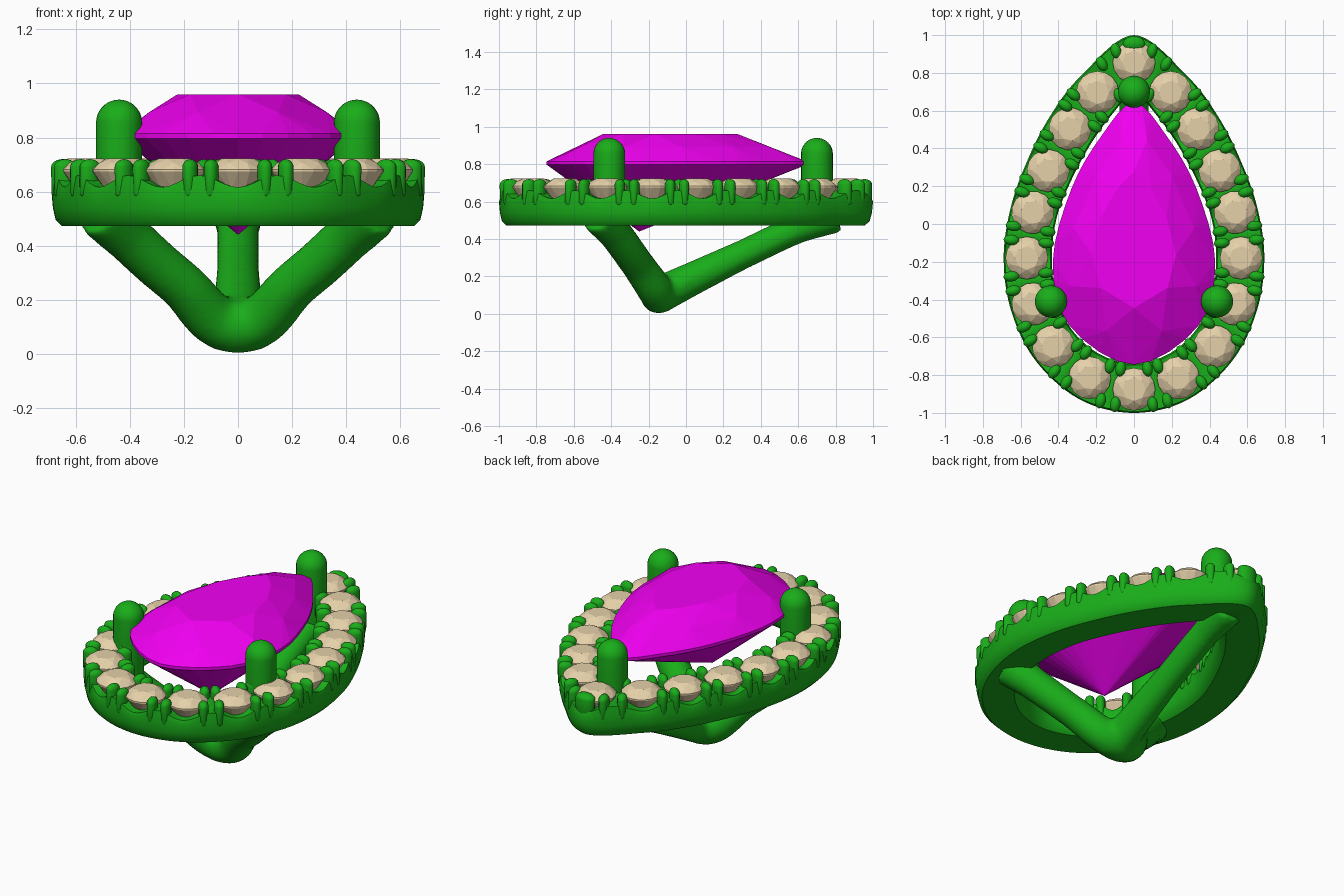
import bpy, bmesh, math
from mathutils import Vector, Matrix

if "Cube" in bpy.data.objects:
    bpy.data.objects.remove(bpy.data.objects["Cube"])


def material(name, rgb):
    m = bpy.data.materials.new(name)
    m.diffuse_color = (*rgb, 1)
    m.use_nodes = True
    m.node_tree.nodes["Principled BSDF"].inputs["Base Color"].default_value = m.diffuse_color
    return m


METAL = material("green_metal", (0.01, 0.42, 0.01))
PINK = material("magenta_gem", (0.88, 0.0, 0.88))
CREAM = material("cream_stone", (0.79, 0.64, 0.40))


def add_object(name, bm, mat, smooth=None):
    bmesh.ops.recalc_face_normals(bm, faces=bm.faces)
    me = bpy.data.meshes.new(name)
    bm.to_mesh(me)
    bm.free()
    me.materials.append(mat)
    ob = bpy.data.objects.new(name, me)
    bpy.context.collection.objects.link(ob)
    if smooth:
        bpy.ops.object.select_all(action='DESELECT')
        bpy.context.view_layer.objects.active = ob
        ob.select_set(True)
        bpy.ops.object.shade_smooth_by_angle(angle=math.radians(smooth))
    return ob


def mirrored(half):
    return [Vector(p) for p in half] + [Vector((-x, y)) for x, y in half[-2:0:-1]]


def spline(pts, u):
    # closed Catmull-Rom through pts, whole numbers of u hit the points
    n, i = len(pts), math.floor(u)
    t = u - i
    a, b, c, d = (pts[(i + k) % n] for k in (-1, 0, 1, 2))
    return 0.5 * (2 * b + (c - a) * t + (2 * a - 5 * b + 4 * c - d) * t ** 2
                  + (3 * b - a - 3 * c + d) * t ** 3)


def capsule(bm, x, y, top, bottom, rx, ry, rz, angle=0, seg=12):
    # round-topped post reaching down to bottom
    z = top - rz
    m = Matrix.Translation((x, y, z)) @ Matrix.Rotation(angle, 4, 'Z') @ Matrix.Diagonal((rx, ry, rz, 1))
    vs = bmesh.ops.create_uvsphere(bm, u_segments=seg, v_segments=seg, radius=1, matrix=m)['verts']
    for v in vs:
        if v.co.z < z - 0.001:
            v.co.z -= z - rz - bottom


def gem(points):
    bm = bmesh.new()
    for p in points:
        bm.verts.new(p)
    res = bmesh.ops.convex_hull(bm, input=bm.verts)
    junk = {g for g in res['geom_interior'] + res['geom_unused'] if isinstance(g, bmesh.types.BMVert)}
    bmesh.ops.delete(bm, geom=list(junk), context='VERTS')
    bmesh.ops.dissolve_limit(bm, angle_limit=0.02, verts=bm.verts, edges=bm.edges)
    return bm


# Halo outlines: one point per small stone, tip to bottom
OUTER = mirrored([(0, 1), (.28, .785), (.445, .57), (.565, .335), (.652, .09), (.69, -.18),
                  (.65, -.46), (.52, -.725), (.285, -.93), (0, -1)])
INNER = mirrored([(0, .70), (.10, .60), (.225, .43), (.335, .225), (.41, .03), (.435, -.18),
                  (.41, -.385), (.325, -.565), (.18, -.69), (0, -.74)])
COUNT = len(OUTER)


def across(u, t):
    return spline(OUTER, u).lerp(spline(INNER, u), t)


# Halo band with a scalloped top edge
bm = bmesh.new()
rings = []
for k in range(COUNT * 10):
    u = k / 10
    top = .638 - .022 * math.cos(2 * math.pi * u)
    profile = [(.03, top), (0, .60), (.02, .54), (.06, .495), (.15, .472),
               (.85, .472), (.95, .495), (.99, .54), (1, .60), (.97, top)]
    rings.append([bm.verts.new((*across(u, t), z)) for t, z in profile])
for a, b in zip(rings, rings[1:] + rings[:1]):
    for j in range(len(a)):
        n = (j + 1) % len(a)
        bm.faces.new((a[j], a[n], b[n], b[j]))
add_object("halo_band", bm, METAL, 40)

# Bead prongs holding the small stones
bm = bmesh.new()
for i in range(COUNT):
    for du in (.36, .64):
        for t in (.14, .87):
            p = across(i + du, t)
            d = spline(OUTER, i + du) - spline(INNER, i + du)
            capsule(bm, p.x, p.y, .72, .57, .042, .028, .03, math.atan2(d.y, d.x))
capsule(bm, 0, .955, .72, .57, .06, .04, .03)
add_object("halo_beads", bm, METAL, 60)

# Small round stones
R = .113


def circle(n, r, z, turn=0.0):
    return [(r * math.cos(2 * math.pi * (k + turn) / n), r * math.sin(2 * math.pi * (k + turn) / n), z)
            for k in range(n)]


stone = None
for i in range(COUNT):
    if stone is None:
        pts = (circle(8, R * .55, .722) + circle(8, R * .8, .706, .5) + circle(16, R, .682)
               + circle(16, R, .674) + circle(8, R * .55, .60, .5) + [(0, 0, .53)])
        ob = add_object("halo_stone_01", gem(pts), CREAM)
        stone = ob.data
    else:
        ob = bpy.data.objects.new(f"halo_stone_{i + 1:02d}", stone)
        bpy.context.collection.objects.link(ob)
    p, d = across(i, .48), spline(OUTER, i) - spline(INNER, i)
    ob.location = (p.x, p.y, 0)
    ob.rotation_euler.z = math.atan2(d.y, d.x)

# Pear-cut centre gem
PEAR = mirrored([(0, .645), (.17, .47), (.33, .19), (.43, -.2), (.34, -.54), (0, -.745)])


def pear_ring(n, scale, z, cy, turn=0.0):
    out = []
    for k in range(n):
        p = spline(PEAR, (k + turn) * len(PEAR) / n)
        out.append((p.x * scale, cy + (p.y - cy) * scale, z))
    return out


add_object("centre_gem", gem(
    pear_ring(10, .52, .96, -.12) + pear_ring(10, .80, .893, -.12, .5) + pear_ring(40, 1, .815, 0)
    + pear_ring(40, 1, .797, 0) + pear_ring(10, .5, .63, -.25, .5) + [(0, -.25, .44)]), PINK)

# Three tall prongs around the centre gem
bm = bmesh.new()
for x, y in ((-.44, -.41), (.44, -.41), (0, .70)):
    capsule(bm, x, y, .94, .45, .085, .085, .085, seg=24)
add_object("centre_prongs", bm, METAL, 60)

# Three-legged cradle meeting at the foot
side = [(.50, -.46, .53, 1.2), (.40, -.375, .425, 1.02), (.22, -.26, .265, 1)]
foot = (0, -.145, .10, 1.12)
paths = [side + [foot] + [(-x, y, z, r) for x, y, z, r in side[::-1]],
         [foot, (0, .05, .195, 1), (0, .3, .315, .88), (0, .6, .455, .88), (0, .80, .53, 1.1)]]
cu = bpy.data.curves.new("cradle", 'CURVE')
cu.dimensions = '3D'
cu.bevel_depth = .09
cu.bevel_resolution = 5
cu.use_fill_caps = True
for path in paths:
    s = cu.splines.new('BEZIER')
    s.bezier_points.add(len(path) - 1)
    for bp, (x, y, z, r) in zip(s.bezier_points, path):
        bp.co, bp.radius = (x, y, z), r
        bp.handle_left_type = bp.handle_right_type = 'AUTO'
cradle = bpy.data.objects.new("cradle", cu)
bpy.context.collection.objects.link(cradle)
bpy.ops.object.select_all(action='DESELECT')
bpy.context.view_layer.objects.active = cradle
cradle.select_set(True)
bpy.ops.object.convert(target='MESH')
cradle = bpy.context.view_layer.objects.active
cradle.data.materials.clear()
cradle.data.materials.append(METAL)
rm = cradle.modifiers.new("fuse", 'REMESH')
rm.mode, rm.voxel_size, rm.use_smooth_shade = 'VOXEL', .018, True
sm = cradle.modifiers.new("soften", 'SMOOTH')
sm.factor, sm.iterations = .5, 6
